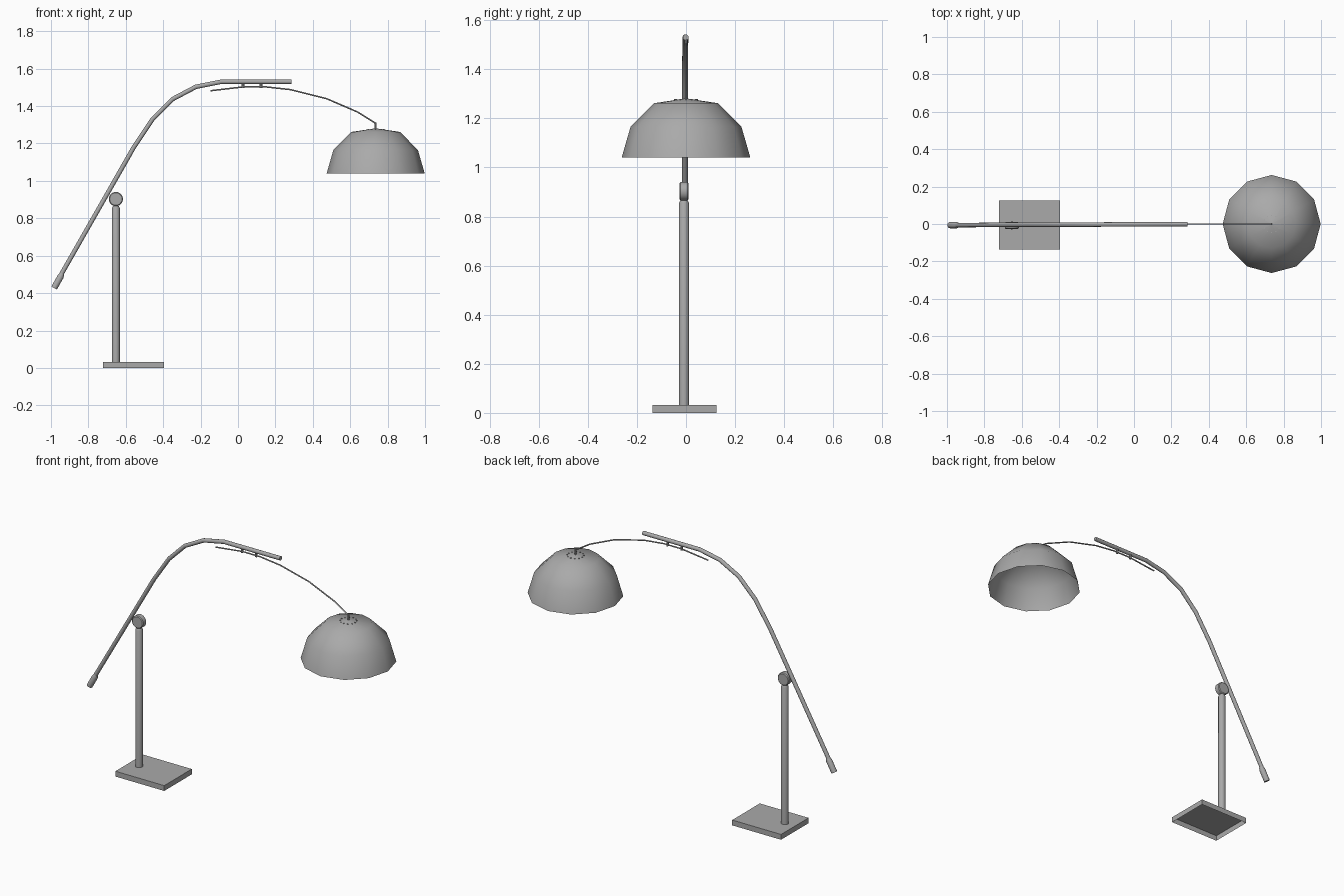
import bpy
import bmesh
from math import cos, sin, pi, radians
from mathutils import Vector

cube = bpy.data.objects.get("Cube")
if cube:
    bpy.data.objects.remove(cube, do_unlink=True)

grey = bpy.data.materials.new("lamp grey")
grey.use_nodes = True
COLOUR = (0.4, 0.4, 0.4, 1)
grey.diffuse_color = COLOUR
grey.node_tree.nodes["Principled BSDF"].inputs["Base Color"].default_value = COLOUR

ARM_Y = -0.006
SHADE_X = 0.736


def add_object(name, bm, smooth_angle=None):
    """Turn a bmesh into a grey object, smoothed up to the given angle."""
    mesh = bpy.data.meshes.new(name)
    bm.to_mesh(mesh)
    bm.free()
    mesh.materials.append(grey)
    obj = bpy.data.objects.new(name, mesh)
    bpy.context.collection.objects.link(obj)
    if smooth_angle:
        bpy.ops.object.select_all(action='DESELECT')
        obj.select_set(True)
        bpy.context.view_layer.objects.active = obj
        bpy.ops.object.shade_smooth_by_angle(angle=radians(smooth_angle))
    return obj


def rod(name, start, end, profile, sides=16, capped=True):
    """Lathe (fraction along, radius) pairs round the line from start to end."""
    start, end = Vector(start), Vector(end)
    turn = (end - start).to_track_quat('Z', 'Y')
    bm = bmesh.new()
    rings = []
    for along, radius in profile:
        centre = start.lerp(end, along)
        rings.append([bm.verts.new(centre + turn @ Vector(
            (radius * cos(2 * pi * i / sides), radius * sin(2 * pi * i / sides), 0)))
            for i in range(sides)])
    for low, high in zip(rings, rings[1:]):
        for i in range(sides):
            j = (i + 1) % sides
            bm.faces.new((low[i], low[j], high[j], high[i]))
    if capped:
        bm.faces.new(rings[0][::-1])
        bm.faces.new(rings[-1])
    return add_object(name, bm, 40)


def tube(name, points, radius, sides):
    """Sweep a round section along a path lying in an XZ plane."""
    path = [Vector(p) for p in points]
    side = Vector((0, 1, 0))
    bm = bmesh.new()
    rings = []
    for k, p in enumerate(path):
        before = (p - path[max(k - 1, 0)]).normalized()
        after = (path[min(k + 1, len(path) - 1)] - p).normalized()
        normal = (before + after).normalized().cross(side)
        rings.append([bm.verts.new(p + radius * (cos(a) * normal + sin(a) * side))
                      for a in (2 * pi * i / sides for i in range(sides))])
    for low, high in zip(rings, rings[1:]):
        for i in range(sides):
            j = (i + 1) % sides
            bm.faces.new((low[i], low[j], high[j], high[i]))
    bm.faces.new(rings[0])
    bm.faces.new(rings[-1])
    bmesh.ops.recalc_face_normals(bm, faces=bm.faces)
    return add_object(name, bm, 50)


# Base: a shallow box, open underneath
bm = bmesh.new()
bmesh.ops.create_cube(bm, size=1)
bmesh.ops.scale(bm, vec=(0.325, 0.262, 0.032), verts=bm.verts)
bmesh.ops.translate(bm, vec=(-0.558, ARM_Y, 0.016), verts=bm.verts)
bm.faces.ensure_lookup_table()
bmesh.ops.delete(bm, geom=[f for f in bm.faces if f.normal.z < -0.5], context='FACES_ONLY')
add_object("base", bm)

# Upright post with a chamfered top
POST = (-0.653, ARM_Y - 0.002)
rod("post", (*POST, 0.032), (*POST, 0.866), [(0, 0.021), (0.985, 0.021), (1, 0.015)])

# Pivot disc between post and arm
rod("pivot_disc", (POST[0], POST[1] - 0.018, 0.903), (POST[0], POST[1] + 0.018, 0.903),
    [(0, 0.033), (0.12, 0.038), (0.88, 0.038), (1, 0.033)], 24)

# Bent arm
ARM = [(-0.965, 0.465), (-0.557, 1.18), (-0.457, 1.33), (-0.35, 1.437),
       (-0.225, 1.503), (-0.09, 1.53), (0.285, 1.53)]
tube("arm", [(x, ARM_Y + 0.004 * (x + 1), z) for x, z in ARM], 0.012, 12)

# Grip on the low end of the arm
rod("arm_grip", (-0.983, ARM_Y, 0.427), (-0.94, ARM_Y, 0.504),
    [(0, 0.017), (0.8, 0.017), (1, 0.012)])

# Thin stem that carries the shade
STEM = [(-0.147, 1.482), (0.03, 1.503), (0.147, 1.503), (0.28, 1.488),
        (0.473, 1.44), (0.64, 1.368), (SHADE_X, 1.308)]
tube("stem", [(x, 0, z) for x, z in STEM], 0.004, 8)
rod("shade_hanger", (SHADE_X, 0, 1.265), (SHADE_X, 0, 1.312), [(0, 0.005), (1, 0.005)], 8)

# Two pegs join the stem to the arm
for label, x in (("rear", 0.027), ("front", 0.123)):
    rod(label + "_stem_peg", (x, 0, 1.496), (x, 0, 1.524), [(0, 0.007), (1, 0.007)], 8)

# Twelve-sided shade, a single open shell
shade = rod("shade", (SHADE_X, 0, 1.04), (SHADE_X, 0, 1.281),
            [(0, 0.262), (0.52, 0.226), (0.92, 0.13), (1, 0.001)], 12, capped=False)
for face in shade.data.polygons:
    face.use_smooth = True
for edge in shade.data.edges:
    edge.use_edge_sharp = False

# Ring of tiny studs round the hanger
bm = bmesh.new()
for i in range(12):
    a = 2 * pi * i / 12
    stud = bmesh.ops.create_cone(bm, cap_ends=True, segments=6,
                                 radius1=0.003, radius2=0.003, depth=0.006)
    bmesh.ops.translate(bm, verts=stud["verts"],
                        vec=(SHADE_X + 0.045 * cos(a), 0.045 * sin(a), 1.275))
add_object("shade_studs", bm)
